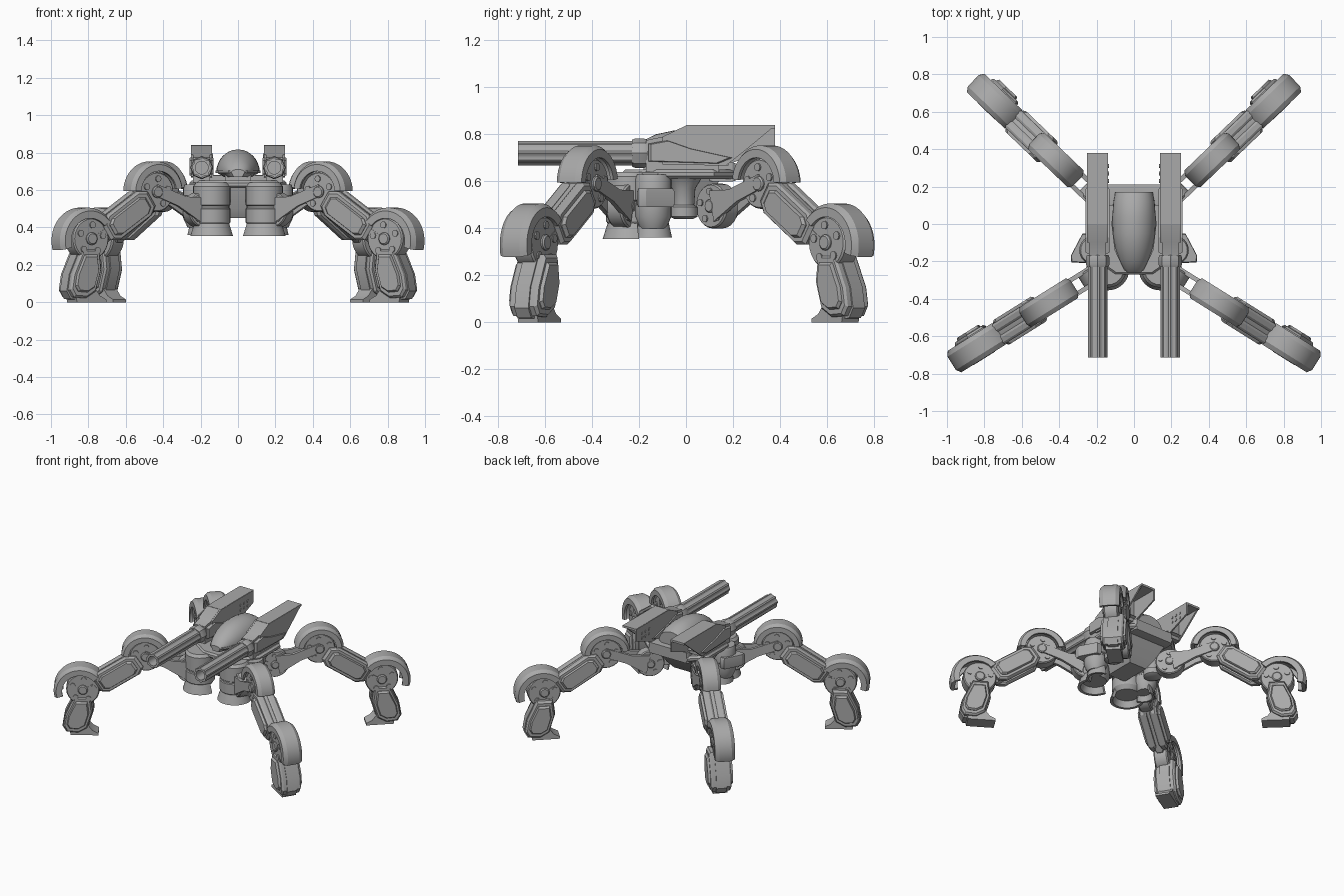
import bpy, bmesh
from math import sin, cos, pi, radians, atan2
from mathutils import Matrix, Vector

if "Cube" in bpy.data.objects:
    bpy.data.objects.remove(bpy.data.objects["Cube"], do_unlink=True)

GREY = (0.4, 0.4, 0.4, 1)
steel = bpy.data.materials.new("steel_grey")
steel.use_nodes = True
steel.diffuse_color = GREY
steel.node_tree.nodes["Principled BSDF"].inputs["Base Color"].default_value = GREY

ID = Matrix.Identity(4)
# prisms are drawn in x-z and extruded along y; these turn them
SIDE = Matrix(((0, 1, 0, 0), (1, 0, 0, 0), (0, 0, 1, 0), (0, 0, 0, 1)))
PLAN = Matrix(((1, 0, 0, 0), (0, 0, 1, 0), (0, 1, 0, 0), (0, 0, 0, 1)))
SIDES = (("left", ID), ("right", Matrix.Diagonal((-1, 1, 1, 1))))


def loft(name, rings, M=ID):
    """Skin a list of equal rings and cap both ends."""
    bm = bmesh.new()
    rows = [[bm.verts.new(M @ Vector(p)) for p in ring] for ring in rings]
    n = len(rows[0])
    for a, b in zip(rows, rows[1:]):
        for i in range(n):
            j = (i + 1) % n
            bm.faces.new((a[i], a[j], b[j], b[i]))
    bm.faces.new(rows[0])
    bm.faces.new(rows[-1])
    bmesh.ops.recalc_face_normals(bm, faces=bm.faces)
    me = bpy.data.meshes.new(name)
    bm.to_mesh(me)
    bm.free()
    me.materials.append(steel)
    me.shade_smooth()
    me.set_sharp_from_angle(angle=radians(28))
    bpy.context.collection.objects.link(bpy.data.objects.new(name, me))


def prism(name, pts, y0, y1, M=ID, k=1.0, c=0.012):
    """Extrude an outline; k below 1 chamfers both ends."""
    cx = sum(p[0] for p in pts) / len(pts)
    cz = sum(p[1] for p in pts) / len(pts)
    ring = lambda y, s: [(cx + (x - cx) * s, y, cz + (z - cz) * s) for x, z in pts]
    rings = [ring(y0, 1), ring(y1, 1)]
    if k < 1:
        rings = [ring(y0, k), ring(y0 + c, 1), ring(y1 - c, 1), ring(y1, k)]
    loft(name, rings, M)


def circle(x, z, r, n=24):
    return [(x + r * cos(2 * pi * i / n), z + r * sin(2 * pi * i / n)) for i in range(n)]


def box(name, x, y, z, M=ID, k=1.0):
    prism(name, [(x[0], z[0]), (x[1], z[0]), (x[1], z[1]), (x[0], z[1])], *y, M, k)


def lathe(name, x, y, profile, M=ID, n=24):
    """Turned part about a vertical axis; profile holds (z, radius)."""
    loft(name, [[(a, b, z) for a, b in circle(x, y, r, n)] for z, r in profile], M)


def skirt(name, x, y, r, z, a0, a1, M):
    """Flared shell round part of a pod's foot."""
    section = ((r * 0.9, z + 0.08), (r * 1.15, z), (r * 0.95, z), (r * 0.7, z + 0.08))
    rings = []
    for i in range(17):
        a = radians(a0 + (a1 - a0) * i / 16)
        rings.append([(x + s * cos(a), y + s * sin(a), h) for s, h in section])
    loft(name, rings, M)


def bar(name, p, q, w, y0, y1, M, k=0.9):
    """Chamfered plate running from p to q in the leg plane."""
    a, b = Vector(p), Vector(q)
    d = (b - a).normalized()
    s = Vector((-d.y, d.x)) * w
    e = d * w * 0.6
    t = 0.6
    pts = [a + s * t, a + e + s, b - e + s, b + s * t, b - s * t, b - e - s, a + e - s, a - s * t]
    prism(name, [tuple(v) for v in pts], y0, y1, M, k)


def hub(name, x, z, r, w, M):
    """Joint disc with raised boss and a ring of bolts."""
    prism(name + "_disc", circle(x, z, r), -w, w, M, 0.94, 0.008)
    prism(name + "_boss", circle(x, z, r * 0.3, 16), -w - 0.014, w + 0.014, M, 0.8, 0.006)
    for i in range(5):
        a = 2 * pi * i / 5 + 0.4
        prism(f"{name}_bolt_{i}", circle(x + r * 0.66 * cos(a), z + r * 0.66 * sin(a), r * 0.16, 10),
              -w - 0.007, w + 0.007, M)


def fender(name, x, z, r, w, a0, a1, M):
    """Arched guard with a crowned rim."""
    section = ((-w, 0.68), (-w, 0.9), (-w * 0.62, 1), (w * 0.62, 1), (w, 0.9), (w, 0.68),
               (w * 0.75, 0.68), (w * 0.7, 0.84), (-w * 0.7, 0.84), (-w * 0.75, 0.68))
    rings = []
    for i in range(25):
        a = radians(a0 + (a1 - a0) * i / 24)
        rings.append([(x + r * s * cos(a), y, z + r * s * sin(a)) for y, s in section])
    loft(name, rings, M)


def leg(tag, M):
    """Leg in its own frame: x runs outward, y points rearward, z is up."""
    # hip joint and arm
    hub(tag + "_hip", -0.3, 0.495, 0.095, 0.04, M)
    for s in (-1, 1):
        arm = [(-0.3, 0.56), (-0.18, 0.565), (0, 0.63), (0.03, 0.575), (-0.13, 0.515), (-0.27, 0.43)]
        prism(f"{tag}_arm_{s}", arm, s * 0.04 - 0.012, s * 0.04 + 0.012, M)
    # upper joint with guard
    hub(tag + "_upper_hub", 0, 0.59, 0.107, 0.042, M)
    fender(tag + "_upper_fender", 0, 0.59, 0.163, 0.062, 2, 172, M)
    # thigh: core with a stacked pair of plates on each flank
    bar(tag + "_thigh_core", (0.0, 0.59), (0.36, 0.35), 0.06, -0.03, 0.03, M)
    for s in (-1, 1):
        y = lambda a, b: sorted((s * a, s * b))
        bar(f"{tag}_thigh_shell_{s}", (0.04, 0.555), (0.32, 0.37), 0.076, *y(0.012, 0.062), M)
        bar(f"{tag}_thigh_panel_{s}", (0.07, 0.535), (0.295, 0.387), 0.052, *y(0.05, 0.078), M)
        bar(f"{tag}_thigh_piston_{s}", (0.22, 0.45), (0.41, 0.33), 0.014, *y(0.025, 0.05), M)
    # knee joint with guard
    hub(tag + "_knee", 0.418, 0.34, 0.112, 0.048, M)
    fender(tag + "_knee_fender", 0.435, 0.328, 0.178, 0.068, -16, 138, M)
    # shin: same layering, set slightly rearward of the leg plane
    S = M @ Matrix.Translation((0, 0.015, 0))
    shin = [(0.36, 0.3), (0.47, 0.3), (0.54, 0.15), (0.555, 0.06), (0.53, 0.018),
            (0.45, 0.012), (0.385, 0.05), (0.345, 0.18)]
    scaled = lambda k: [(0.45 + (x - 0.45) * k, 0.15 + (z - 0.15) * k) for x, z in shin]
    prism(tag + "_shin_core", shin, -0.035, 0.035, S)
    for s in (-1, 1):
        y = lambda a, b: sorted((s * a, s * b))
        prism(f"{tag}_shin_shell_{s}", scaled(0.93), *y(0.012, 0.07), S, 0.9)
        prism(f"{tag}_shin_panel_{s}", scaled(0.7), *y(0.05, 0.085), S, 0.9)
    # foot with a toe turned inward
    foot = [(0.315, 0), (0.5, 0), (0.51, 0.05), (0.39, 0.08), (0.355, 0.035), (0.315, 0.015)]
    prism(tag + "_foot", foot, -0.05, 0.05, S)


LEGS = (("front", (0.455, -0.42), (0.848, -0.53)), ("rear", (0.417, 0.342), (0.72, 0.69)))
for end, base, d in LEGS:
    turn = Matrix.Translation((*base, 0)) @ Matrix.Rotation(atan2(d[1], d[0]), 4, "Z")
    for side, flip in SIDES:
        leg(f"{end}_{side}", flip @ turn)

# hull deck, rear slab and keel
deck = [(-0.16, 0.21), (0.16, 0.21), (0.26, 0.12), (0.26, -0.12), (0.2, -0.2),
        (0.1, -0.27), (-0.1, -0.27), (-0.2, -0.2), (-0.26, -0.12), (-0.26, 0.12)]
prism("hull_deck", deck, 0.61, 0.65, PLAN, 0.95)
box("hull_rear_slab", (-0.16, 0.16), (0.1, 0.21), (0.6, 0.68), k=0.95)


def rect(x, y0, y1, z):
    return [(-x, y0, z), (x, y0, z), (x, y1, z), (-x, y1, z)]


loft("hull_keel", [rect(0.07, -0.18, 0.04, 0.45), rect(0.1, -0.21, 0.08, 0.5),
                   rect(0.15, -0.24, 0.15, 0.615)])
box("cockpit_neck", (-0.07, 0.07), (-0.18, 0.13), (0.64, 0.7))

# domed cockpit, lofted from rear to nose
dome = []
for y, w, h in ((0.17, 0.1, 0.08), (0.12, 0.11, 0.11), (0.04, 0.116, 0.122), (-0.05, 0.114, 0.122),
                (-0.13, 0.1, 0.105), (-0.2, 0.075, 0.07), (-0.24, 0.055, 0.04), (-0.26, 0.035, 0.015)):
    arch = [(w * cos(pi * i / 16), y, 0.695 + h * sin(pi * i / 16)) for i in range(17)]
    dome.append(arch + [(-w * 0.65, y, 0.67), (w * 0.65, y, 0.67)])
loft("cockpit_dome", dome)
prism("cockpit_brow", [(x * 1.04, y) for x, y in
      [(-0.1, 0.16), (0.1, 0.16), (0.116, 0), (0.1, -0.14), (0.05, -0.25), (-0.05, -0.25),
       (-0.1, -0.14), (-0.116, 0)]], 0.69, 0.705, PLAN)

for side, M in SIDES:
    # turned pods under the deck, each with a part skirt
    lathe(side + "_front_pod", 0.14, -0.24, [(0.4, 0.08), (0.43, 0.1), (0.5, 0.1),
          (0.505, 0.094), (0.515, 0.094), (0.52, 0.1), (0.62, 0.1), (0.64, 0.085)], M)
    skirt(side + "_front_skirt", 0.14, -0.24, 0.1, 0.355, 190, 380, M)
    lathe(side + "_side_pod", 0.215, -0.14, [(0.4, 0.055), (0.45, 0.078), (0.5, 0.078),
          (0.505, 0.072), (0.515, 0.072), (0.52, 0.078), (0.61, 0.078), (0.63, 0.07)], M)
    skirt(side + "_side_skirt", 0.19, -0.14, 0.07, 0.36, -80, 90, M)
    wing = [(0.24, -0.05), (0.275, -0.05), (0.338, -0.17), (0.335, -0.205), (0.24, -0.21)]
    prism(side + "_pod_wing", wing, 0.49, 0.57, M @ PLAN, 0.93)
    lathe(side + "_column", 0.17, -0.01, [(0.44, 0.04), (0.45, 0.06), (0.49, 0.06), (0.5, 0.045),
          (0.57, 0.05), (0.61, 0.075)], M)

    # gun mount
    box(side + "_gun_mount", (0.15, 0.24), (-0.17, 0.14), (0.64, 0.68), M)
    # gun housing: solid front, open rear with the outer wall cut back
    body = [(-0.17, 0.67), (-0.17, 0.775), (-0.1, 0.79), (0, 0.838), (0.18, 0.838), (0.18, 0.668)]
    wall = [(-0.1, 0.672), (-0.1, 0.79), (0, 0.838), (0.38, 0.838), (0.38, 0.75), (0.25, 0.7), (0.17, 0.667)]
    prism(side + "_gun_body", body, 0.15, 0.24, M @ SIDE)
    prism(side + "_gun_inner_wall", wall, 0.138, 0.149, M @ SIDE)
    prism(side + "_gun_outer_wall", wall[:4] + [(0.25, 0.73)] + wall[6:], 0.24, 0.251, M @ SIDE)
    box(side + "_gun_roof", (0.14, 0.25), (0, 0.38), (0.825, 0.84), M)
    cheek = [(-0.16, 0.685), (-0.16, 0.76), (-0.08, 0.775), (0.02, 0.74), (0.2, 0.7), (0.14, 0.675)]
    prism(side + "_gun_cheek", cheek, 0.13, 0.26, M @ SIDE, 0.93)
    for i in range(6):
        prism(f"{side}_gun_stud_{i}", circle(0.23 + 0.04 * (i % 3), 0.75 + 0.035 * (i // 3), 0.01, 8),
              0.134, 0.14, M @ SIDE)
    # sleeve and fluted barrel with a bored muzzle
    prism(side + "_gun_sleeve", circle(0.194, 0.72, 0.062, 8), -0.23, -0.165, M, 0.92)
    ring = lambda y, r, f: [(0.194 + (r - f * (i % 4 > 1)) * cos(pi * i / 16), y,
                             0.72 + (r - f * (i % 4 > 1)) * sin(pi * i / 16)) for i in range(32)]
    loft(side + "_gun_barrel", [ring(-0.2, 0.053, 0.006), ring(-0.715, 0.053, 0.006),
                                ring(-0.715, 0.034, 0), ring(-0.6, 0.034, 0)], M)
